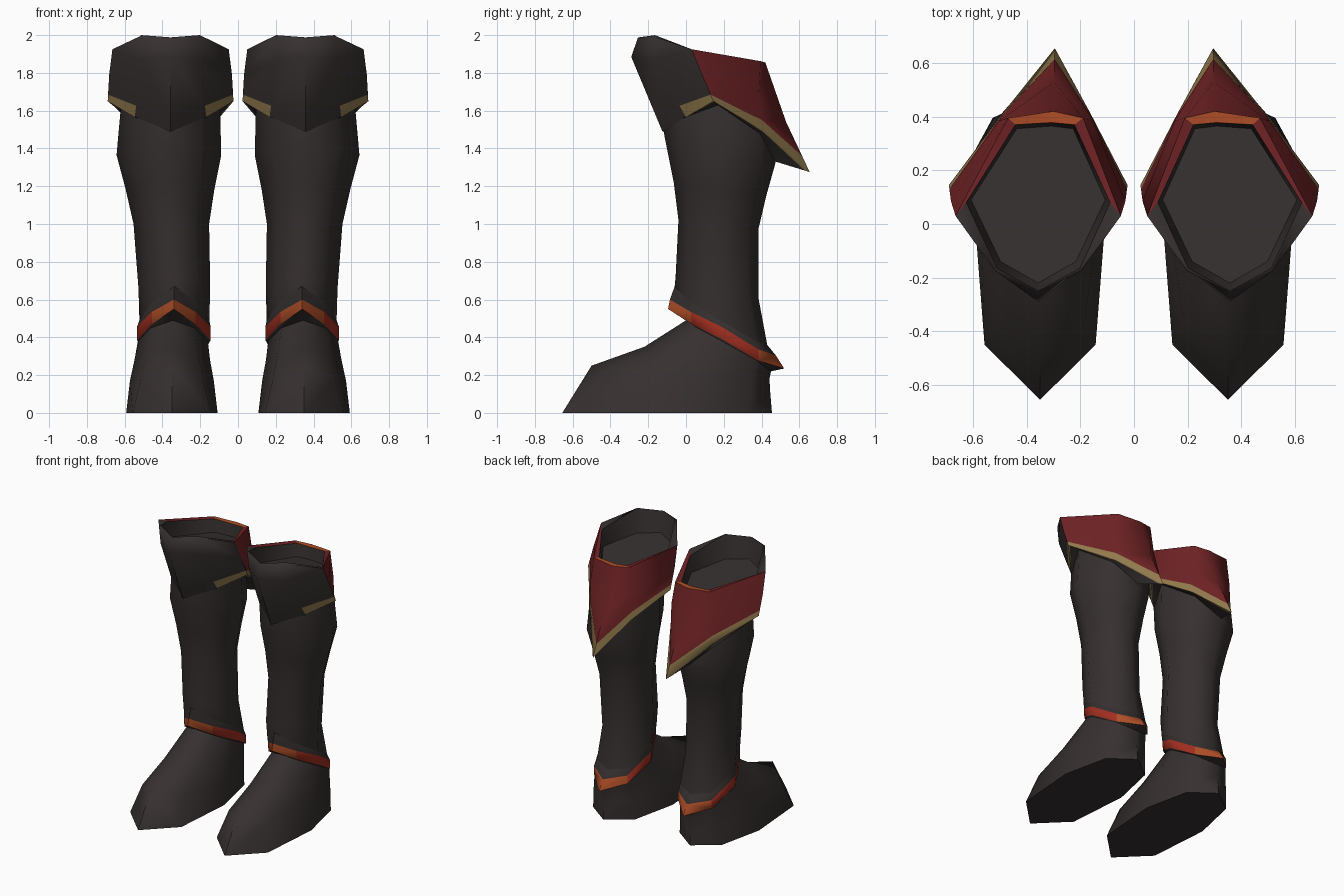
import bpy, bmesh

if "Cube" in bpy.data.objects:
    bpy.data.objects.remove(bpy.data.objects["Cube"])

# Flat colours
def material(name, rgb):
    m = bpy.data.materials.new(name)
    m.diffuse_color = (*rgb, 1)
    m.use_nodes = True
    m.node_tree.nodes["Principled BSDF"].inputs["Base Color"].default_value = m.diffuse_color
    return m

LEATHER, RED, GOLD, EMBER, ORANGE = range(5)
MATS = [material("dark_leather", (0.037, 0.029, 0.029)),
        material("deep_red", (0.155, 0.016, 0.018)),
        material("old_gold", (0.28, 0.19, 0.072)),
        material("ember_red", (0.36, 0.028, 0.014)),
        material("burnt_orange", (0.42, 0.075, 0.02))]


def ring(pts, c=0.357, skew=0.0):
    """Eight-point ring from five (half width, y, z) points, front to back."""
    k = (0, 0, 0, 0.5, 1)
    right = [(c + w + skew * s, y, z) for (w, y, z), s in zip(pts, k)]
    left = [(c - w + skew * s, y, z) for (w, y, z), s in zip(pts, k)]
    return right + left[3:0:-1]


def oval(c, w, yf, yb, zf, zb):
    """Tilted oval ring."""
    pts = []
    for fw, t in ((0, 0), (0.62, 0.15), (1, 0.5), (0.58, 0.87), (0, 1)):
        pts.append((w * fw, yf + (yb - yf) * t, zf + (zb - zf) * t))
    return ring(pts, c)


def blend(a, b, ts):
    """Move ring a towards ring b, by five amounts from front to back."""
    ts = list(ts) + list(ts[3:0:-1])
    return [tuple(p + (q - p) * t for p, q in zip(u, v))
            for u, v, t in zip(a, b, ts)]


def loft(name, rows, colour=lambda r, s: LEATHER, bottom=False, top=False):
    """Skin the rings, colour by row and half segment, mirror to the other leg."""
    bm = bmesh.new()
    vs = [[bm.verts.new(p) for p in row] for row in rows]
    for r in range(len(vs) - 1):
        for s in range(8):
            n = (s + 1) % 8
            f = bm.faces.new((vs[r][s], vs[r][n], vs[r + 1][n], vs[r + 1][s]))
            f.material_index = colour(r, min(s, 7 - s))
    if bottom:
        bm.faces.new(vs[0][::-1])
    if top:
        bm.faces.new(vs[-1])
    me = bpy.data.meshes.new(name)
    bm.to_mesh(me)
    bm.free()
    ob = bpy.data.objects.new(name, me)
    bpy.context.collection.objects.link(ob)
    for m in MATS:
        me.materials.append(m)
    ob.modifiers.new("other_leg", "MIRROR").use_mirror_merge = False
    bpy.ops.object.select_all(action="DESELECT")
    ob.select_set(True)
    bpy.context.view_layer.objects.active = ob
    bpy.ops.object.shade_smooth_by_angle(angle=1.15)
    return ob


# Pointed foot with flat sole
ankle = ring([(0, 0.0, 0.49), (0.115, 0.06, 0.45), (0.185, 0.19, 0.38),
              (0.135, 0.37, 0.28), (0, 0.45, 0.22)], 0.345)
loft("foot", [
    ring([(0, -0.655, 0), (0.207, -0.45, 0), (0.242, 0.0, 0),
          (0.17, 0.33, 0), (0, 0.455, 0)], 0.35),
    ring([(0, -0.5, 0.25), (0.165, -0.37, 0.18), (0.222, 0.04, 0.17),
          (0.16, 0.34, 0.13), (0, 0.445, 0.12)], 0.35),
    ring([(0, -0.22, 0.35), (0.14, -0.15, 0.30), (0.2, 0.11, 0.28),
          (0.15, 0.35, 0.21), (0, 0.442, 0.18)], 0.348),
    ankle], bottom=True)

# Ankle band, jutting out at front and back
band_low = ring([(0, -0.095, 0.55), (0.115, 0.03, 0.47), (0.195, 0.2, 0.385),
                 (0.135, 0.385, 0.275), (0, 0.52, 0.235)], 0.34)
band_high = ring([(0, -0.085, 0.6), (0.115, 0.025, 0.535), (0.195, 0.19, 0.455),
                  (0.135, 0.385, 0.335), (0, 0.475, 0.305)], 0.34)
shaft_foot = ring([(0, -0.06, 0.67), (0.115, 0.02, 0.59), (0.185, 0.18, 0.49),
                   (0.125, 0.37, 0.38), (0, 0.43, 0.36)], 0.337)
loft("ankle_band", [ankle, band_low, band_high, shaft_foot],
     lambda r, s: LEATHER if r != 1 else ORANGE if s in (0, 3) else EMBER)

# Shaft of the boot
cuff_join = ring([(0, -0.118, 1.488), (0.17, -0.02, 1.56), (0.262, 0.17, 1.63),
                  (0.155, 0.39, 1.48), (0, 0.475, 1.33)])
loft("shaft", [
    shaft_foot,
    oval(0.337, 0.19, -0.055, 0.385, 0.72, 0.6),
    oval(0.353, 0.2, -0.04, 0.385, 1.02, 0.98),
    oval(0.36, 0.235, -0.065, 0.425, 1.22, 1.15),
    oval(0.366, 0.277, -0.105, 0.47, 1.42, 1.31),
    cuff_join])

# Flared cuff with pointed back, gold hem, red back and sunken top
edge = ring([(0, -0.125, 1.49), (0.19, 0.0, 1.565), (0.333, 0.145, 1.65),
             (0.165, 0.41, 1.49), (0, 0.655, 1.275)], skew=-0.062)
middle = ring([(0, -0.29, 1.885), (0.15, -0.17, 1.87), (0.325, 0.085, 1.79),
               (0.175, 0.385, 1.69), (0, 0.53, 1.54)], skew=-0.06)
shoulder = ring([(0, -0.255, 1.985), (0.16, -0.175, 1.995), (0.308, 0.03, 1.925),
                 (0.14, 0.395, 1.862), (0, 0.42, 1.855)], skew=-0.055)
rim = ring([(0, -0.25, 1.988), (0.155, -0.165, 2.0), (0.268, 0.08, 1.905),
            (0.11, 0.37, 1.86), (0, 0.378, 1.855)], skew=-0.05)
floor = ring([(0, -0.22, 1.84), (0.14, -0.14, 1.83), (0.25, 0.09, 1.79),
              (0.105, 0.355, 1.77), (0, 0.365, 1.77)], skew=-0.05)


def cuff_colour(r, s):
    if r in (1, 2):                       # hem, under and outer side
        return GOLD if s > 0 else LEATHER
    if r in (3, 4) and s > 1:             # back panel
        return RED
    if r == 5 and s > 1:                  # top edge of the back panel
        return ORANGE if s == 3 else RED
    return LEATHER


loft("cuff", [cuff_join,
              blend(edge, cuff_join, [0.15] * 5),
              edge,
              blend(edge, middle, [0.18, 0.2, 0.25, 0.3, 0.32]),
              middle, shoulder, rim, floor],
     cuff_colour, top=True)
